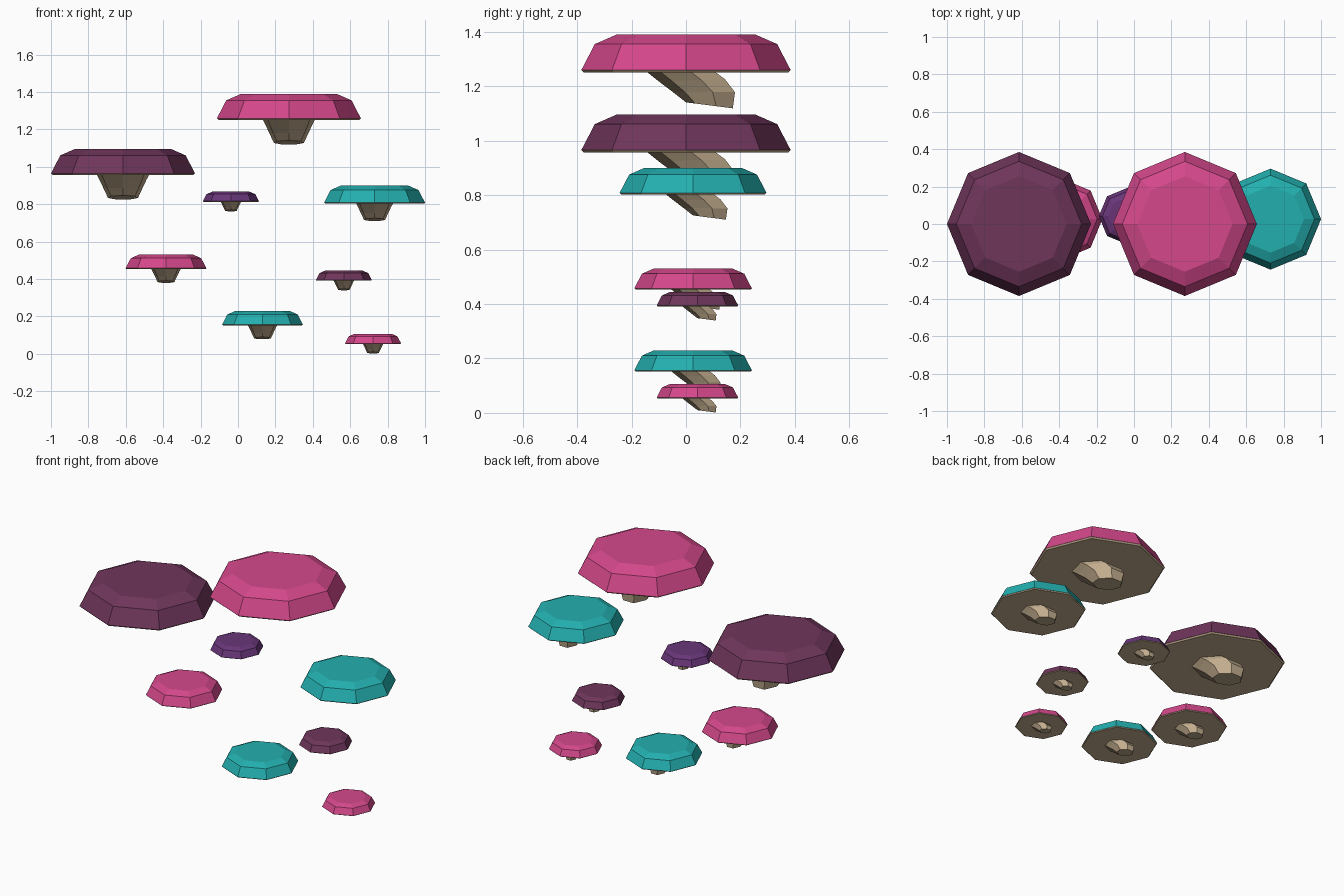
import bpy, bmesh, math

if "Cube" in bpy.data.objects:
    bpy.data.objects.remove(bpy.data.objects["Cube"])


def material(name, rgb):
    m = bpy.data.materials.new(name)
    m.diffuse_color = (*rgb, 1)
    m.use_nodes = True
    m.node_tree.nodes["Principled BSDF"].inputs["Base Color"].default_value = m.diffuse_color
    return m


PINK = material("pink", (0.66, 0.065, 0.26))
PLUM = material("plum", (0.16, 0.036, 0.105))
TEAL = material("teal", (0.017, 0.43, 0.43))
PURPLE = material("purple", (0.14, 0.036, 0.19))
TAN = material("tan", (0.56, 0.43, 0.28))


def loft(name, rings, mat, loc, scale):
    """Skin a list of point rings, closing both ends."""
    bm = bmesh.new()
    loops = [[bm.verts.new([c * scale for c in p]) for p in ring] for ring in rings]
    n = len(loops[0])
    for a, b in zip(loops, loops[1:]):
        for i in range(n):
            j = (i + 1) % n
            bm.faces.new((a[i], a[j], b[j], b[i]))
    bm.faces.new(loops[0])
    bm.faces.new(loops[-1])
    bmesh.ops.recalc_face_normals(bm, faces=bm.faces)
    me = bpy.data.meshes.new(name)
    bm.to_mesh(me)
    bm.free()
    me.materials.append(mat)
    ob = bpy.data.objects.new(name, me)
    ob.location = loc
    bpy.context.collection.objects.link(ob)


def octagon(r, z):
    return [(r * math.cos(i * math.pi / 4), r * math.sin(i * math.pi / 4), z)
            for i in range(8)]


def stem_ring(front, back, half_width, n=7):
    """Tilted ring given by its front and back (y, z) points."""
    ring = []
    span = 1 + math.cos(math.pi / n)
    for i in range(n):
        a = 2 * math.pi * i / n
        t = (1 - math.cos(a)) / span
        ring.append((half_width * math.sin(a) / math.sin(4 * math.pi / n),
                     front[0] + t * (back[0] - front[0]),
                     front[1] + t * (back[1] - front[1])))
    return ring


# Shapes measured down from the cap top, at the largest size
CAP = [octagon(0.385, -0.131), octagon(0.335, -0.035), octagon(0.255, 0)]
GILLS = [octagon(0.376, -0.139), octagon(0.384, -0.131)]
STEM = [stem_ring((-0.15, -0.132), (0.10, -0.132), 0.143),
        stem_ring((-0.10, -0.172), (0.143, -0.164), 0.125),
        stem_ring((-0.05, -0.210), (0.18, -0.212), 0.104),
        stem_ring((0.0, -0.249), (0.172, -0.271), 0.08)]

# x, y, top z, cap radius, colour
MUSHROOMS = [(0.272, 0, 1.39, 0.385, PINK), (-0.615, 0, 1.096, 0.385, PLUM),
             (0.73, 0.026, 0.90, 0.27, TEAL), (-0.038, 0.042, 0.867, 0.15, PURPLE),
             (-0.385, 0.026, 0.531, 0.216, PINK), (0.566, 0.042, 0.445, 0.15, PLUM),
             (0.131, 0.026, 0.23, 0.216, TEAL), (0.722, 0.042, 0.107, 0.15, PINK)]

for k, (x, y, z, r, mat) in enumerate(MUSHROOMS, 1):
    s = r / 0.385
    loft(f"cap_{k}", CAP, mat, (x, y, z), s)
    loft(f"gills_{k}", GILLS, TAN, (x, y, z), s)
    loft(f"stem_{k}", STEM, TAN, (x, y, z), s)
